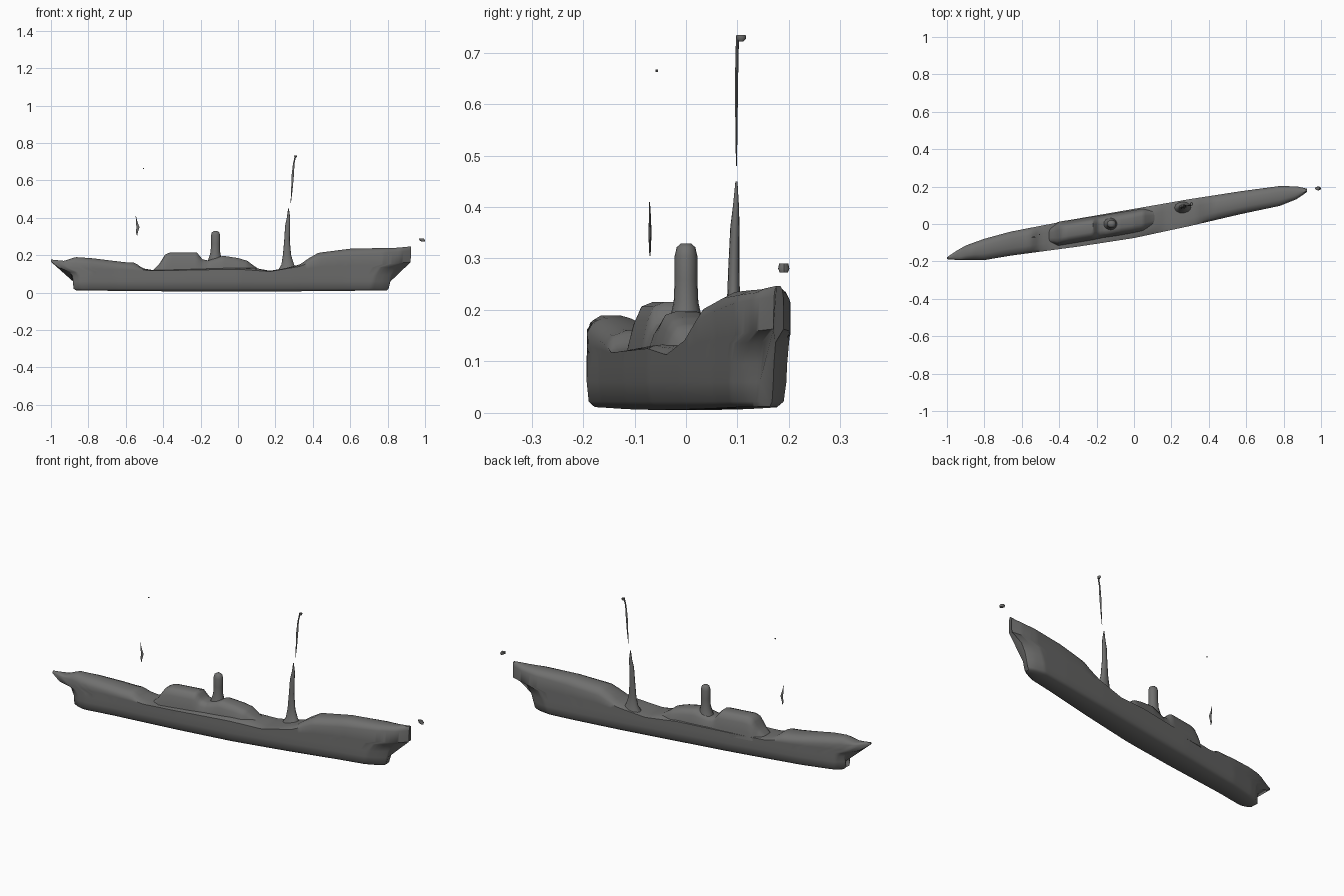
import bpy, bmesh, math

# One weathered dark grey for the whole ship
paint = bpy.data.materials.new("dark_grey")
paint.diffuse_color = (.16, .16, .157, 1)


def lerp(table, x):
    """Piecewise interpolation in a short table of (x, value) pairs."""
    if x <= table[0][0]:
        return table[0][1]
    for (a, u), (b, v) in zip(table, table[1:]):
        if x <= b:
            return u + (v - u) * (x - a) / (b - a)
    return table[-1][1]


def skin(name, rings, angle=50):
    """Join closed rings of points into a capped, smooth-shaded surface."""
    bm = bmesh.new()
    loops = [[bm.verts.new(p) for p in ring] for ring in rings]
    n = len(loops[0])
    for a, b in zip(loops, loops[1:]):
        for i in range(n):
            j = (i + 1) % n
            bm.faces.new((a[i], a[j], b[j], b[i]))
    bm.faces.new(loops[0][::-1])
    bm.faces.new(loops[-1])
    bmesh.ops.recalc_face_normals(bm, faces=bm.faces)
    mesh = bpy.data.meshes.new(name)
    bm.to_mesh(mesh)
    bm.free()
    mesh.materials.append(paint)
    obj = bpy.data.objects.new(name, mesh)
    bpy.context.collection.objects.link(obj)
    for o in bpy.context.selected_objects:
        o.select_set(False)
    bpy.context.view_layer.objects.active = obj
    obj.select_set(True)
    bpy.ops.object.shade_smooth_by_angle(angle=math.radians(angle))
    return obj


def tube(name, path, sides=12):
    """Round upright part: path of (x, y, z, radius_x, radius_y)."""
    rings = []
    for x, y, z, rx, ry in path:
        rings.append([(x + rx * math.cos(2 * math.pi * i / sides),
                       y + ry * math.sin(2 * math.pi * i / sides), z)
                      for i in range(sides)])
    return skin(name, rings)


# Plan-view centre line and half width; the ship lies at a slight angle
centre = [(-1, -.183), (-.9, -.153), (-.8, -.136), (-.66, -.105), (0, .003),
          (.57, .114), (.78, .15), (.87, .167), (.925, .18)]
half = [(-1, .005), (-.95, .024), (-.9, .038), (-.8, .057), (-.66, .064),
        (-.3, .075), (0, .078), (.3, .072), (.57, .061), (.78, .053),
        (.87, .034), (.925, .009)]

# Side-view heights of the deck middle and the deck edge
deck = [(-1, .177), (-.93, .17), (-.87, .19), (-.78, .184), (-.6, .162),
        (-.55, .16), (-.51, .13), (-.45, .12), (0, .135), (.1, .13),
        (.17, .117), (.24, .128), (.33, .15), (.38, .185), (.43, .213),
        (.6, .235), (.85, .24), (.925, .247)]
edge = [(-1, .165), (-.8, .155), (-.55, .13), (-.48, .117), (0, .125),
        (.17, .113), (.33, .14), (.43, .18), (.6, .2), (.925, .225)]

# Hull: levels of (width share, height at stern, at bow, stern x, bow x)
levels = [(.72, .012, .012, -.865, .795), (.93, .022, .022, -.88, .805),
          (1, .06, .06, -.882, .815), (1, .09, .095, -.885, .825),
          (1, .11, .137, -.9, .85)]
rings = []
STEPS = 120
for k in range(STEPS + 1):
    # stations crowd toward both ends so they round off cleanly
    t = k / STEPS
    t = t + .55 * (.5 - .5 * math.cos(math.pi * t) - t)
    x = -1 + 1.925 * t
    w = lerp(half, x)
    top, rim = lerp(deck, x), lerp(edge, x)
    side = []
    for share, z0, z1, x0, x1 in levels:
        px = x0 + (x1 - x0) * t
        stern = min(1, math.sqrt((px - x0) / .05 + .25))
        bow = min(1, math.sqrt((x1 - px) / .1 + .08))
        z = z0 + (z1 - z0) * t
        side.append((px, share * lerp(half, px) * stern * bow,
                     min(z - .006 * math.sin(math.pi * t) * (z < .015),
                         rim - .006)))
    # flared step just below the deck edge
    xs = -.955 + 1.878 * t
    side.append((xs, lerp(half, xs),
                 rim - max(.003, min(.062, (rim - .11) * .6))))
    side.append((x, w, rim))
    side.append((x, w * .8, rim + (top - rim) * .65))
    side.append((x, w * .4, top))
    ring = [(px, lerp(centre, px) - pw, pz) for px, pw, pz in side]
    ring += [(px, lerp(centre, px) + pw, pz) for px, pw, pz in reversed(side)]
    rings.append(ring)
skin("hull", rings)

# Midship deckhouse, one long rounded body stepping down toward the bow
roof = [(-.46, .115), (-.42, .155), (-.39, .203), (-.365, .215), (-.22, .215),
        (-.19, .178), (-.16, .172), (-.08, .197), (0, .185), (.05, .17),
        (.09, .14), (.13, .115)]
rings = []
for k in range(60):
    x = -.46 + .59 * k / 59
    top = lerp(roof, x)
    c = lerp(centre, x) + .01
    w = .05 * min(1, .55 + (top - .11) * 7)
    h = top - .1
    prof = [(1.3, .1), (1.2, .1 + .35 * h), (1.02, .1 + .7 * h),
            (.8, .1 + .93 * h), (.4, top)]
    rings.append([(x, c - w * s, z) for s, z in prof] +
                 [(x, c + w * s, z) for s, z in reversed(prof)])
skin("deckhouse", rings)

# Funnel with flared foot and rounded top
tube("funnel", [(-.125, -.002, .14, .05, .042), (-.123, 0, .18, .035, .032),
                (-.121, 0, .215, .026, .024), (-.12, 0, .26, .024, .022),
                (-.12, 0, .305, .025, .022), (-.12, 0, .322, .02, .018),
                (-.12, 0, .329, .01, .01)], 16)

# Fore mast: thick lower part, thin upper part, small head
tube("lower_mast", [(.268, .085, .11, .06, .04), (.266, .09, .15, .034, .022),
                    (.262, .092, .2, .022, .013), (.262, .093, .28, .015, .011),
                    (.265, .095, .36, .013, .009), (.27, .097, .4, .009, .006),
                    (.27, .098, .45, .002, .002)])
tube("upper_mast", [(.282, .098, .48, .001, .001), (.288, .098, .55, .004, .002),
                    (.293, .098, .63, .006, .003), (.298, .099, .69, .004, .003),
                    (.306, .1, .725, .004, .003), (.308, .1, .733, .003, .003)], 8)
tube("mast_head", [(.308, .107, .722, .004, .005), (.308, .107, .728, .008, .01),
                   (.308, .107, .734, .007, .009)], 8)

# Aft mast remnants and the tip of the bowsprit
tube("aft_mast", [(-.539, -.07, .305, .001, .001), (-.541, -.07, .32, .005, .002),
                  (-.535, -.07, .35, .008, .003), (-.542, -.07, .38, .004, .002),
                  (-.546, -.071, .41, .001, .001)], 8)
tube("aft_mast_tip", [(-.505, -.057, .662, .003, .003),
                      (-.505, -.057, .667, .003, .003)], 6)
tube("bowsprit_tip", [(.99, .19, .273, .008, .008), (.985, .19, .28, .015, .011),
                      (.98, .19, .29, .013, .009)], 8)
